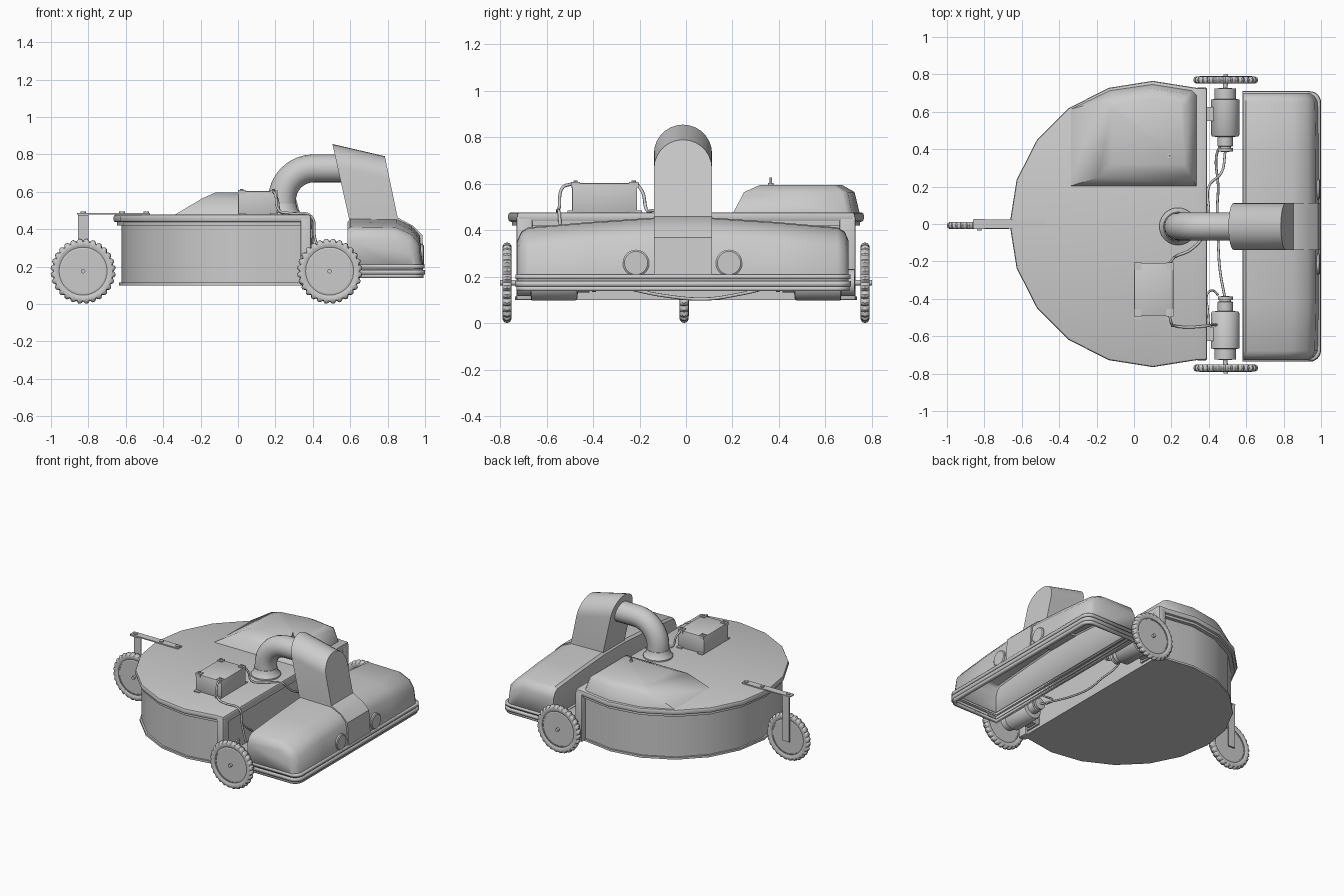
import bpy, bmesh, math
from math import sin, cos, pi, radians
from mathutils import Vector

if "Cube" in bpy.data.objects:
    bpy.data.objects.remove(bpy.data.objects["Cube"])


def finish(name, bm, angle=35, bevel=0.0, solid=0.0):
    bmesh.ops.remove_doubles(bm, verts=bm.verts, dist=1e-5)
    bmesh.ops.recalc_face_normals(bm, faces=bm.faces)
    if bevel:
        edges = [e for e in bm.edges if len(e.link_faces) == 2 and e.calc_face_angle(0) > radians(40)]
        bmesh.ops.bevel(bm, geom=edges, offset=bevel, segments=2, profile=0.5, affect='EDGES')
    me = bpy.data.meshes.new(name)
    bm.to_mesh(me)
    bm.free()
    for p in me.polygons:
        p.use_smooth = True
    me.set_sharp_from_angle(angle=radians(angle))
    ob = bpy.data.objects.new(name, me)
    bpy.context.collection.objects.link(ob)
    if solid:
        m = ob.modifiers.new("thickness", 'SOLIDIFY')
        m.thickness = solid
        m.offset = -1
    return ob


def loft(name, rings, caps=True, closed=True, **kw):
    bm = bmesh.new()
    vs = [[bm.verts.new(p) for p in r] for r in rings]
    n = len(vs[0])
    for a, b in zip(vs, vs[1:]):
        for i in range(n if closed else n - 1):
            j = (i + 1) % n
            bm.faces.new((a[i], a[j], b[j], b[i]))
    if caps:
        bm.faces.new(vs[0])
        bm.faces.new(vs[-1])
    return finish(name, bm, **kw)


def prism(name, outline, z0, z1, **kw):
    return loft(name, [[(x, y, z) for x, y in outline] for z in (z0, z1)], **kw)


def box(name, x0, x1, y0, y1, z0, z1, **kw):
    return prism(name, [(x0, y0), (x1, y0), (x1, y1), (x0, y1)], z0, z1, **kw)


def lathe(name, profile, loc, axis='y', steps=32, notch=None, flip=1, **kw):
    # profile is (radius, distance along axis)
    rings = []
    for k, (r, d) in enumerate(profile):
        ring = []
        for i in range(steps):
            q = r - (0.012 if notch and k in notch and i % 3 == 0 else 0)
            u, v = q * cos(2 * pi * i / steps), q * sin(2 * pi * i / steps)
            o = {'x': (d, u, v), 'y': (u, d * flip, v), 'z': (u, v, d)}[axis]
            ring.append(Vector(loc) + Vector(o))
        rings.append(ring)
    return loft(name, rings, **kw)


def tube(name, pts, r, smooth=True):
    cu = bpy.data.curves.new(name, 'CURVE')
    cu.dimensions = '3D'
    cu.bevel_depth = r
    cu.bevel_resolution = 6 if r > 0.02 else 2
    cu.resolution_u = 6
    cu.use_fill_caps = True
    sp = cu.splines.new('BEZIER' if smooth else 'POLY')
    if smooth:
        sp.bezier_points.add(len(pts) - 1)
        for b, p in zip(sp.bezier_points, pts):
            b.co = p
            b.handle_left_type = b.handle_right_type = 'AUTO'
    else:
        sp.points.add(len(pts) - 1)
        for b, p in zip(sp.points, pts):
            b.co = (*p, 1)
    tmp = bpy.data.objects.new(name + "_curve", cu)
    bpy.context.collection.objects.link(tmp)
    bpy.context.view_layer.update()
    me = bpy.data.meshes.new_from_object(tmp.evaluated_get(bpy.context.evaluated_depsgraph_get()))
    bpy.data.objects.remove(tmp)
    bm = bmesh.new()
    bm.from_mesh(me)
    return finish(name, bm, angle=50)


def d_outline(r, xe):
    # twenty-sided disc with a flat end at x = xe
    pts = [(0.1 + r * cos(radians(a)), r * sin(radians(a))) for a in range(72, 289, 18)]
    return [(xe, pts[0][1])] + pts + [(xe, pts[-1][1])]


# Main body: wall, lower rim, lid
prism("body_wall", d_outline(0.722, 0.37), 0.11, 0.45)
prism("body_bottom_rim", d_outline(0.735, 0.375), 0.10, 0.115)
prism("lid", d_outline(0.765, 0.39), 0.437, 0.478, bevel=0.012)
prism("lid_under_rim", d_outline(0.748, 0.385), 0.42, 0.44)
for s in (-1, 1):
    box("lid_side_flange", 0.335, 0.39, min(s * .66, s * .73), max(s * .66, s * .73), 0.10, 0.46, bevel=0.008)

# Raised hump on the lid
foot = [(-.35, .2), (-.35, .61), (-.13, .715), (.1, .748), (.31, .715), (.335, .69), (.335, .2)]
mid = [(-.19, .25), (-.19, .655), (-.12, .69), (.1, .725), (.29, .695), (.31, .67), (.31, .25)]
top = [(-.12, .32), (-.12, .62), (-.1, .64), (.1, .67), (.25, .65), (.27, .63), (.27, .32)]
loft("lid_hump", [[(x, y, z) for x, y in o] for o, z in ((foot, .47), (mid, .565), (top, .596))], angle=50)
lathe("switch_base", [(.012, 0), (.012, .012)], (.19, .365, .592), 'z', 12)
tube("switch_lever", [(.19, .365, .6), (.19, .365, .628)], .005, False)

# Battery box with corner terminals and feet
box("battery", 0.0, 0.21, -0.49, -0.21, 0.475, 0.603, bevel=0.005)
for x in (0.02, 0.19):
    for y in (-0.475, -0.225):
        s = -1 if y < -.35 else 1
        box("battery_clip", x - .02, x + .02, y - .02, y + .02, .585, .609)
        lathe("clip_bolt", [(.009, 0), (.009, .008)], (x, y, .607), 'z', 8)
        box("battery_foot", x - .02, x + .02, y + s * .01 - .025, y + s * .01 + .025, .476, .486)

# Suction pipe with base collar
Y = -0.013
arc = [(.405 - .17 * cos(a), Y, .555 + .17 * sin(a)) for a in [i * pi / 16 for i in range(9)]]
tube("suction_pipe", [(.235, Y, .47)] + arc + [(.6, Y, .725)], .075, False)
lathe("pipe_collar", [(.1, 0), (.1, .012), (.084, .03), (.077, .06)], (.235, Y, .476), 'z', 24)


# Hood: arch swept between two leaning planes
def arch(apex, xf):
    c = apex - .125
    pts = [(-.125, .43)] + [(-.125 * cos(pi * i / 14), c + .125 * sin(pi * i / 14)) for i in range(15)] + [(.125, .43)]
    return [(xf(z), Y + y, z) for y, z in pts]


loft("hood", [arch(.855, lambda z: .505 + (.855 - z) * .222), arch(.79, lambda z: .785 + (.79 - z) * .209)])
strip = [(.59, .44), (.6, .46), (.857, .46), (.935, .418), (.985, .37), (.996, .21), (.97, .21), (.96, .35), (.85, .43)]
loft("hood_front_strip", [[(x, Y + y, z) for x, z in strip] for y in (-.125, .125)])


# Cleaning head: hollow shell, open underneath
def section(y, h, xe, k):
    s = [(.585, .15), (.585, h - .015), (.6, h), (.85 - k, h - .004), (.93 - k, h - .04),
         (xe - .015, h - .09), (xe, .21), (xe, .15)]
    return [(x, Y + y, z) for x, z in s]


stations = [(.713, .355, .94, .02), (.695, .395, .965, .012), (.665, .413, .982, .005), (.4, .436, .987, 0), (.12, .455, .988, 0)]
rings = [section(-y, *p) for y, *p in stations] + [section(y, *p) for y, *p in reversed(stations)]
bm = bmesh.new()
vs = [[bm.verts.new(p) for p in r] for r in rings]
for a, b in zip(vs, vs[1:]):
    for i in range(7):
        bm.faces.new((a[i], a[i + 1], b[i + 1], b[i]))
bm.faces.new(vs[0])
bm.faces.new(vs[-1])
bmesh.ops.recalc_face_normals(bm, faces=bm.faces)
finish("cleaning_head", bm, angle=40, solid=0.012)


# Lip bands round the head
def lip(e):
    x1, w, r = .99 + e, .713 + e, .06
    q = [(x1 - r + r * sin(a), w - r + r * cos(a)) for a in [i * pi / 12 for i in range(7)]]
    return [(.58, Y + w)] + [(x, Y + y) for x, y in q] + [(x, Y - y) for x, y in reversed(q)] + [(.58, Y - w)]


for e, z0, z1 in ((.003, .14, .158), (.01, .158, .182), (0, .182, .19), (.008, .19, .21)):
    prism("head_lip", lip(e), z0, z1, caps=False, solid=0.025)

# Round lamps on the head front
for y in (-.215, .185):
    lathe("head_lamp", [(.057, -.03), (.057, .006), (.05, .011)], (.983, y, .26), 'x', 28)

# Wheels: lugged tyre, disc hub, axle
TYRE = [(.128, -.014), (.14, -.02), (.158, -.019), (.17, -.012), (.174, 0), (.17, .012), (.158, .019), (.14, .02), (.128, .014)]


def wheel(name, x, y, z=.175, s=1):
    lathe(name + "_tyre", TYRE + TYRE[:1], (x, y, z), steps=84, notch=(3, 4, 5), caps=False)
    lathe(name + "_disc", [(.13, -.011), (.12, -.014), (.12, .014), (.13, .011)], (x, y, z), steps=40)
    lathe(name + "_axle", [(.012, -.028), (.012, .03)], (x, y, z), steps=12, flip=s)


# Drive wheels and motors
MOTOR = [(.008, .385), (.04, .388), (.04, .405), (.03, .406), (.03, .415), (.042, .416), (.042, .465), (.07, .468), (.077, .478),
         (.077, .665), (.058, .668), (.058, .725), (.03, .726), (.012, .727), (.012, .76)]
for s in (-1, 1):
    wheel("drive_wheel", .49, s * .77, s=s)
    lathe("drive_motor", MOTOR, (.488, 0, .175), flip=s)
    y0, y1 = sorted((s * .55, s * .625))
    box("motor_bracket", .365, .43, y0, y1, .13, .22)
    box("motor_bracket_plate", .375, .388, y0 - .02, y1 + .02, .12, .24)

# Castor wheel on a single arm
wheel("castor_wheel", -.828, -.008)
box("castor_leg", -.855, -.8, .016, .026, .15, .482)
box("castor_leg_top", -.855, -.8, -.028, .028, .474, .484)
box("castor_arm", -.86, -.47, -.025, .025, .478, .486)
for x in (-.828, -.62, -.49):
    lathe("castor_bolt", [(.015, 0), (.015, .008)], (x, 0, .485), 'z', 12)

# Wires
tube("battery_wire_right", [(.19, -.49, .6), (.2, -.53, .585), (.22, -.545, .5), (.28, -.552, .485), (.39, -.545, .47),
                            (.41, -.54, .36), (.44, -.54, .24)], .007)
tube("battery_wire_left", [(.19, -.21, .6), (.21, -.185, .56), (.23, -.17, .49), (.3, -.14, .485), (.38, -.05, .47), (.4, .05, .38),
                           (.4, .2, .3), (.47, .28, .22), (.488, .39, .18)], .007)
tube("motor_link_wire", [(.46, .42, .19), (.44, .36, .16), (.45, .2, .12), (.445, .08, .105), (.45, -.1, .12), (.46, -.25, .15),
                         (.485, -.39, .175)], .007)
tube("motor_short_wire", [(.45, -.38, .18), (.42, -.355, .2), (.39, -.38, .24), (.395, -.46, .3), (.4, -.54, .37)], .006)
